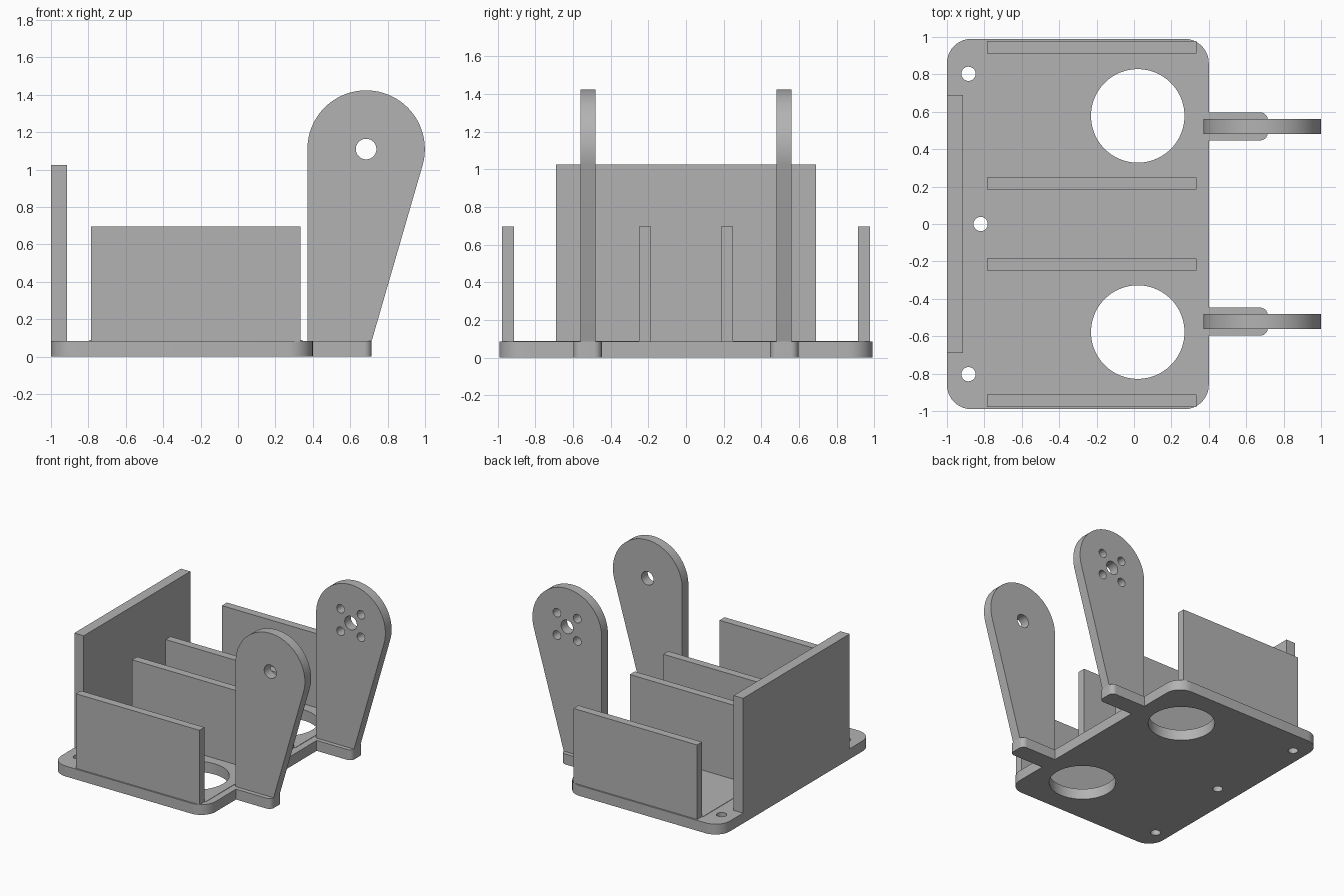
import bpy
import bmesh
from math import sin, cos, pi, acos, atan2, hypot
from mathutils import Vector, Matrix

old = bpy.data.objects.get("Cube")
if old:
    bpy.data.objects.remove(old, do_unlink=True)

grey = bpy.data.materials.new("plain_grey")
grey.use_nodes = True
COLOUR = (0.45, 0.45, 0.45, 1)
grey.diffuse_color = COLOUR
grey.node_tree.nodes["Principled BSDF"].inputs["Base Color"].default_value = COLOUR


def circle(x, y, r, n=48):
    return [(x + r * cos(2 * pi * i / n), y + r * sin(2 * pi * i / n)) for i in range(n)]


def rounded(corners, n=10):
    """Outline from (x, y, radius) right-angled corners."""
    out = []
    for i, (x, y, r) in enumerate(corners):
        p = Vector((x, y))
        if r == 0:
            out.append(p)
            continue
        a = (Vector(corners[i - 1][:2]) - p).normalized() * r
        b = (Vector(corners[(i + 1) % len(corners)][:2]) - p).normalized() * r
        for k in range(n + 1):
            t = pi / 2 * k / n
            out.append(p + a + b - b * cos(t) - a * sin(t))
    return out


def slab(name, outlines, thickness, matrix):
    """Flat sheet: the first outline is the edge, the others are holes."""
    curve = bpy.data.curves.new(name, "CURVE")
    curve.dimensions = "2D"
    curve.fill_mode = "BOTH"
    curve.extrude = thickness / 2
    for pts in outlines:
        s = curve.splines.new("POLY")
        s.points.add(len(pts) - 1)
        for point, (x, y) in zip(s.points, pts):
            point.co = (x, y, 0, 1)
        s.use_cyclic_u = True
    temp = bpy.data.objects.new(name + "_outline", curve)
    bpy.context.collection.objects.link(temp)
    graph = bpy.context.evaluated_depsgraph_get()
    mesh = bpy.data.meshes.new_from_object(temp.evaluated_get(graph))
    bpy.data.objects.remove(temp, do_unlink=True)
    bpy.data.curves.remove(curve)
    bm = bmesh.new()
    bm.from_mesh(mesh)
    bmesh.ops.remove_doubles(bm, verts=bm.verts, dist=1e-5)
    bmesh.ops.transform(bm, matrix=matrix, verts=bm.verts)
    bmesh.ops.recalc_face_normals(bm, faces=bm.faces)
    return finish(name, bm, mesh)


def box(name, x, y, z):
    bm = bmesh.new()
    bmesh.ops.create_cube(bm, size=1)
    for v in bm.verts:
        v.co = [(lo + hi) / 2 + c * (hi - lo) for c, (lo, hi) in zip(v.co, (x, y, z))]
    return finish(name, bm, bpy.data.meshes.new(name))


def finish(name, bm, mesh):
    bm.to_mesh(mesh)
    bm.free()
    mesh.name = name
    mesh.materials.clear()
    mesh.materials.append(grey)
    obj = bpy.data.objects.new(name, mesh)
    bpy.context.collection.objects.link(obj)
    bpy.ops.object.select_all(action="DESELECT")
    obj.select_set(True)
    bpy.context.view_layer.objects.active = obj
    bpy.ops.object.shade_smooth_by_angle(angle=pi / 6)
    return obj


TOP = 0.085       # top of the base plate
EDGE = 0.40       # front edge of the plate in x
SIDES = (("right", -1), ("left", 1))

# Base plate with two tabs, two large openings and three screw holes
corners = [(-1, -0.99, 0.13), (EDGE, -0.99, 0.13)]
for mid in (-0.522, 0.522):
    corners += [(EDGE, mid - 0.075, 0), (0.715, mid - 0.075, 0.04),
                (0.715, mid + 0.075, 0.04), (EDGE, mid + 0.075, 0)]
corners += [(EDGE, 0.99, 0.13), (-1, 0.99, 0.13)]
openings = {s: circle(0.02, s * 0.578, 0.25, 96) for _, s in SIDES}
screws = [circle(-0.885, s * 0.803, 0.038) for s in (-1, 1)] + [circle(-0.82, 0, 0.038)]
slab("base_plate", [rounded(corners), *openings.values(), *screws], TOP,
     Matrix.Translation((0, 0, TOP / 2)))

# Tall end wall
box("end_wall", (-1, -0.915), (-0.69, 0.69), (TOP, 1.025))

# Arm profile: round head with a tangent running down to the tab
hx, hz, hr = 0.685, 1.11, 0.314
foot = 0.715
dx, dz = foot - hx, TOP - hz
start = atan2(dz, dx) + acos(hr / hypot(dx, dz))
arc = [start + (pi - start) * i / 48 for i in range(49)]
arm = [(hx - hr, TOP), (foot, TOP)] + [(hx + hr * cos(t), hz + hr * sin(t)) for t in arc]
upright = Matrix.Rotation(pi / 2, 4, "X")

for side, s in SIDES:
    # Tray floor and its two low walls
    floor = rounded([(-0.795, s * 0.25, 0), (0.345, s * 0.25, 0),
                     (0.345, s * 0.915, 0), (-0.795, s * 0.915, 0)])
    slab(side + "_tray_floor", [floor, openings[s]], 0.003,
         Matrix.Translation((0, 0, TOP + 0.0015)))
    for part, mid in (("inner", 0.217), ("outer", 0.945)):
        box(f"{side}_{part}_tray_wall", (-0.785, 0.335),
            (s * mid - 0.0325, s * mid + 0.0325), (TOP, 0.695))

    # Arm with a pivot hole; the left one also has four mounting holes
    holes = [circle(hx, hz, 0.055)]
    if s > 0:
        holes += [circle(hx + i * 0.092, hz + k * 0.092, 0.035)
                  for i in (-1, 1) for k in (-1, 1)]
    slab(side + "_arm", [arm] + holes, 0.08,
         Matrix.Translation((0, s * 0.521, 0)) @ upright)
